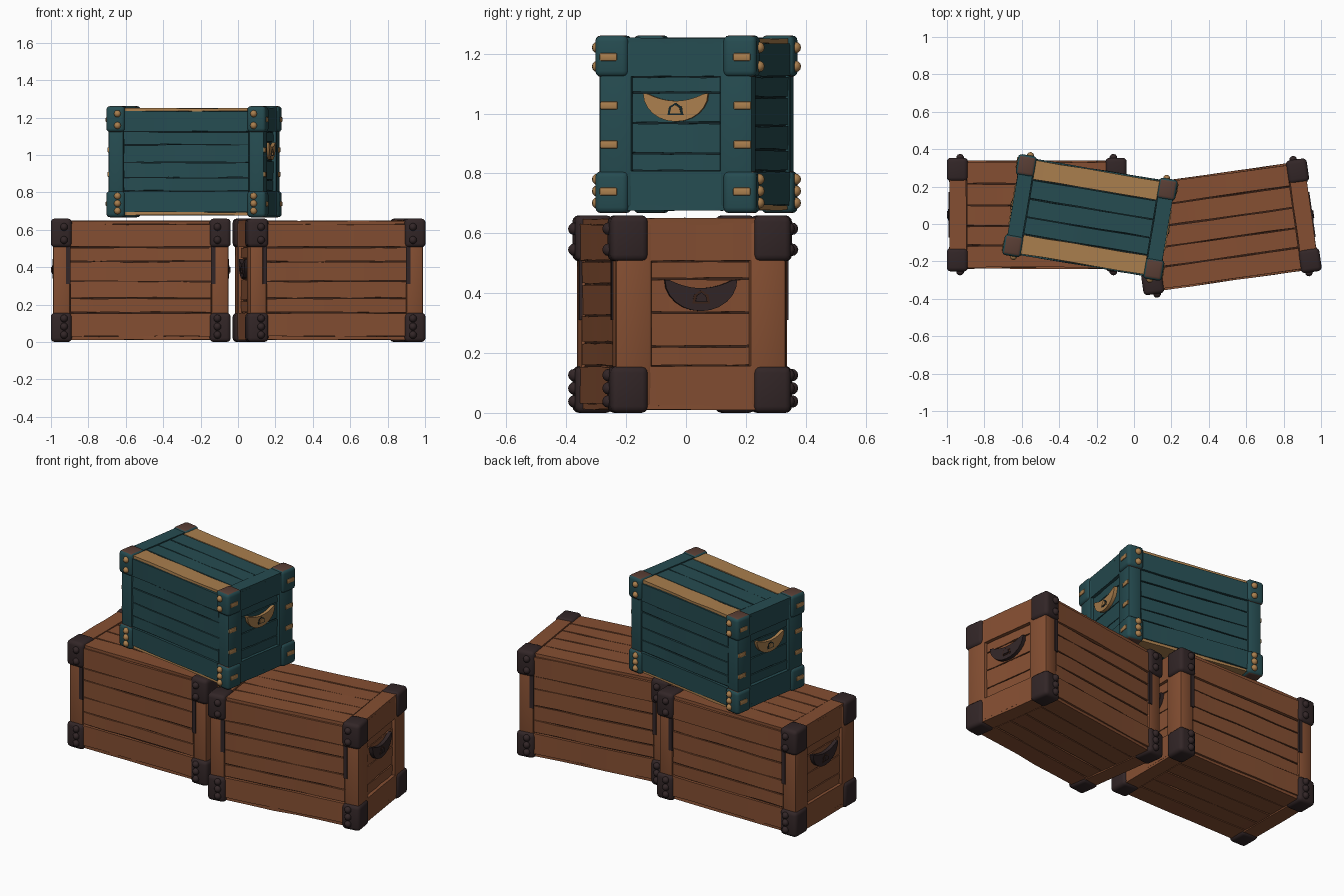
import bpy, bmesh, math, random
from mathutils import Matrix, Vector

if "Cube" in bpy.data.objects:
    bpy.data.objects.remove(bpy.data.objects["Cube"])

random.seed(4)


def material(name, rgb):
    m = bpy.data.materials.new(name)
    m.diffuse_color = (*rgb, 1)
    m.use_nodes = True
    m.node_tree.nodes["Principled BSDF"].inputs["Base Color"].default_value = m.diffuse_color
    return m


BROWN = material("brown wood", (0.235, 0.078, 0.032))
BROWN_GAP = material("dark brown groove", (0.045, 0.017, 0.010))
TEAL = material("teal wood", (0.019, 0.072, 0.082))
TEAL_GAP = material("dark teal groove", (0.007, 0.019, 0.022))
GOLD = material("gold trim", (0.40, 0.21, 0.075))
IRON = material("dark iron", (0.032, 0.019, 0.020))
RUST = material("dull brown cap top", (0.10, 0.048, 0.035))


class Part:
    """Collects shapes in one mesh, then becomes one named object."""

    def __init__(self, name):
        self.name, self.bm, self.mats = name, bmesh.new(), []

    def merge(self, tmp, mat):
        if mat not in self.mats:
            self.mats.append(mat)
        for f in tmp.faces:
            f.material_index = self.mats.index(mat)
        me = bpy.data.meshes.new("tmp")
        tmp.to_mesh(me)
        tmp.free()
        self.bm.from_mesh(me)
        bpy.data.meshes.remove(me)

    def box(self, x, y, z, mat, bevel=0.0, segs=2, axis=None, wobble=0.0):
        """Box from ranges; axis + wobble gives hand-hewn long edges."""
        t = bmesh.new()
        bmesh.ops.create_cube(t, size=1)
        for v in t.verts:
            v.co = Vector([(r[0] + r[1]) / 2 + c * (r[1] - r[0])
                           for r, c in zip((x, y, z), v.co)])
        if axis is not None:
            long = [e for e in t.edges
                    if abs((e.verts[0].co - e.verts[1].co)[axis]) > 1e-5]
            bmesh.ops.subdivide_edges(t, edges=long, cuts=4)
            for v in t.verts:
                v.co += Vector([0 if i == axis else random.uniform(-wobble, wobble)
                                for i in range(3)])
        if bevel:
            bmesh.ops.bevel(t, geom=t.edges[:], offset=bevel, segments=segs,
                            profile=0.5, affect='EDGES', clamp_overlap=True)
        self.merge(t, mat)

    def stud(self, co, r, mat):
        t = bmesh.new()
        bmesh.ops.create_uvsphere(t, u_segments=10, v_segments=6, radius=r,
                                  matrix=Matrix.Translation(co))
        self.merge(t, mat)

    def prism(self, pts, x0, x1, mat):
        """Outline in (y, z) extruded along x."""
        t = bmesh.new()
        f = t.faces.new([t.verts.new((x0, y, z)) for y, z in pts])
        r = bmesh.ops.extrude_face_region(t, geom=[f])
        for v in r["geom"]:
            if isinstance(v, bmesh.types.BMVert):
                v.co.x = x1
        bmesh.ops.recalc_face_normals(t, faces=t.faces[:])
        self.merge(t, mat)

    def finish(self, xf, rule=None):
        if rule:
            rule(self)
        me = bpy.data.meshes.new(self.name)
        self.bm.to_mesh(me)
        self.bm.free()
        for m in self.mats:
            me.materials.append(m)
        ob = bpy.data.objects.new(self.name, me)
        ob.matrix_world = xf
        bpy.context.collection.objects.link(ob)
        bpy.context.view_layer.objects.active = ob
        ob.select_set(True)
        bpy.ops.object.shade_smooth_by_angle(angle=math.radians(35))
        ob.select_set(False)


def span(a, b, s):
    return (a, b) if s > 0 else (-b, -a)


def crate(name, loc, deg, scale, wood, gap, cap_mat, trim, fancy):
    xf = (Matrix.Translation(loc) @ Matrix.Rotation(math.radians(deg), 4, 'Z')
          @ Matrix.Scale(scale, 4))
    g = 0.003
    corners = [(sx, sy) for sx in (-1, 1) for sy in (-1, 1)]

    # dark core that shows between the planks
    p = Part(name + "_core")
    p.box((-.44, .44), (-.272, .272), (.024, .634), gap)
    p.finish(xf)

    # front and back planks; the outer two are slightly proud bands
    p = Part(name + "_side_planks")
    cuts = [.028, .157, .235, .325, .43, .507, .632]
    for s in (-1, 1):
        for i, (a, b) in enumerate(zip(cuts, cuts[1:])):
            out = .289 if i in (0, 5) else .281
            p.box((-.376, .376), span(.262, out, s), (a + g, b - g), wood,
                  axis=0, wobble=.0022)
    p.finish(xf)

    # lid and floor planks
    p = Part(name + "_lid_and_floor_planks")
    cuts = [-.284, -.165, -.06, .05, .165, .284]
    for z in ((.630, .648), (.012, .030)):
        for i, (a, b) in enumerate(zip(cuts, cuts[1:])):
            m = GOLD if fancy and i in (0, 4) else wood
            p.box((-.372, .372), (a + g, b - g), z, m, axis=0, wobble=.002)
        for s in (-1, 1):
            p.box(span(.377, .466, s), (-.27, .27), (z[0] - .002, z[1] + .003),
                  wood, axis=1, wobble=.001)
    p.finish(xf)

    # recessed end panels with top and bottom rails
    p = Part(name + "_end_panels")
    for s in (-1, 1):
        for a, b in ((.157, .222), (.222, .335), (.335, .448), (.448, .507)):
            p.box(span(.42, .450, s), (-.17, .17), (a + g, b - g), wood,
                  axis=1, wobble=.0018)
        for a, b in ((.024, .156), (.508, .636)):
            p.box(span(.42, .466, s), (-.19, .19), (a, b), wood, axis=1, wobble=.001)
    p.finish(xf)

    # corner posts
    p = Part(name + "_corner_posts")
    for sx, sy in corners:
        p.box(span(.378, .469, sx), span(.165, .288, sy), (.02, .64), wood, bevel=.012)
    p.finish(xf)

    # corner caps
    p = Part(name + "_corner_caps")
    for sx, sy in corners:
        for z in ((0, .156), (.506, .66)):
            p.box(span(.368, .481, sx), span(.178, .304, sy), z, cap_mat,
                  bevel=.022, segs=3)

    def worn_tops(part):
        part.mats.append(RUST)
        part.bm.normal_update()
        for f in part.bm.faces:
            if abs(f.normal.z) > .8:
                f.material_index = 1
    p.finish(xf, worn_tops if fancy else None)

    # round studs on front and back of the caps
    p = Part(name + "_studs")
    for sx, sy in corners:
        for z in (.038, .082, .126, .545, .615):
            p.stud((sx * .41, sy * .304, z), .021, trim)
    p.finish(xf)

    # crescent handles with a small boss
    p = Part(name + "_end_handles")
    n = 12
    low = [(.122 * math.cos(math.pi * (1 + i / n)),
            .445 + .105 * math.sin(math.pi * (1 + i / n))) for i in range(n + 1)]
    top = [(.105 * (1 - 2 * i / n), .417 + .026 * (1 - 2 * i / n) ** 2)
           for i in range(n + 1)]
    for s in (-1, 1):
        x0, x1 = span(.445, .472, s)
        p.prism(low + top, x0, x1, trim)
        x0, x1 = span(.47, .474, s)
        p.prism([(-.03, .365), (.03, .365), (.024, .395), (0, .41), (-.024, .395)],
                x0, x1, gap)
        x0, x1 = span(.47, .479, s)
        p.prism([(-.02, .371), (.02, .371), (.015, .392), (0, .402), (-.015, .392)],
                x0, x1, trim)
    p.finish(xf)

    if fancy:
        # gold clasps along the end corners
        p = Part(name + "_corner_clasps")
        for sx, sy in corners:
            for z, x in ((.08, .483), (.255, .472), (.40, .472), (.58, .483)):
                p.box(span(x - .012, x + .003, sx), span(.218, .284, sy),
                      (z - .015, z + .015), trim, bevel=.006)
        p.finish(xf)
    else:
        # iron straps hanging below the upper caps
        p = Part(name + "_iron_straps")
        for sx, sy in corners:
            p.box(span(.375, .399, sx), span(.282, .292, sy), (.31, .515), IRON)
        p.finish(xf)


crate("left_crate", (-.52, .05, 0), 0, 1, BROWN, BROWN_GAP, IRON, IRON, False)
crate("right_crate", (.487, -.015, 0), 8, 1, BROWN, BROWN_GAP, IRON, IRON, False)
crate("top_crate", (-.235, .035, .667), -9.5, .9, TEAL, TEAL_GAP, TEAL, GOLD, True)
